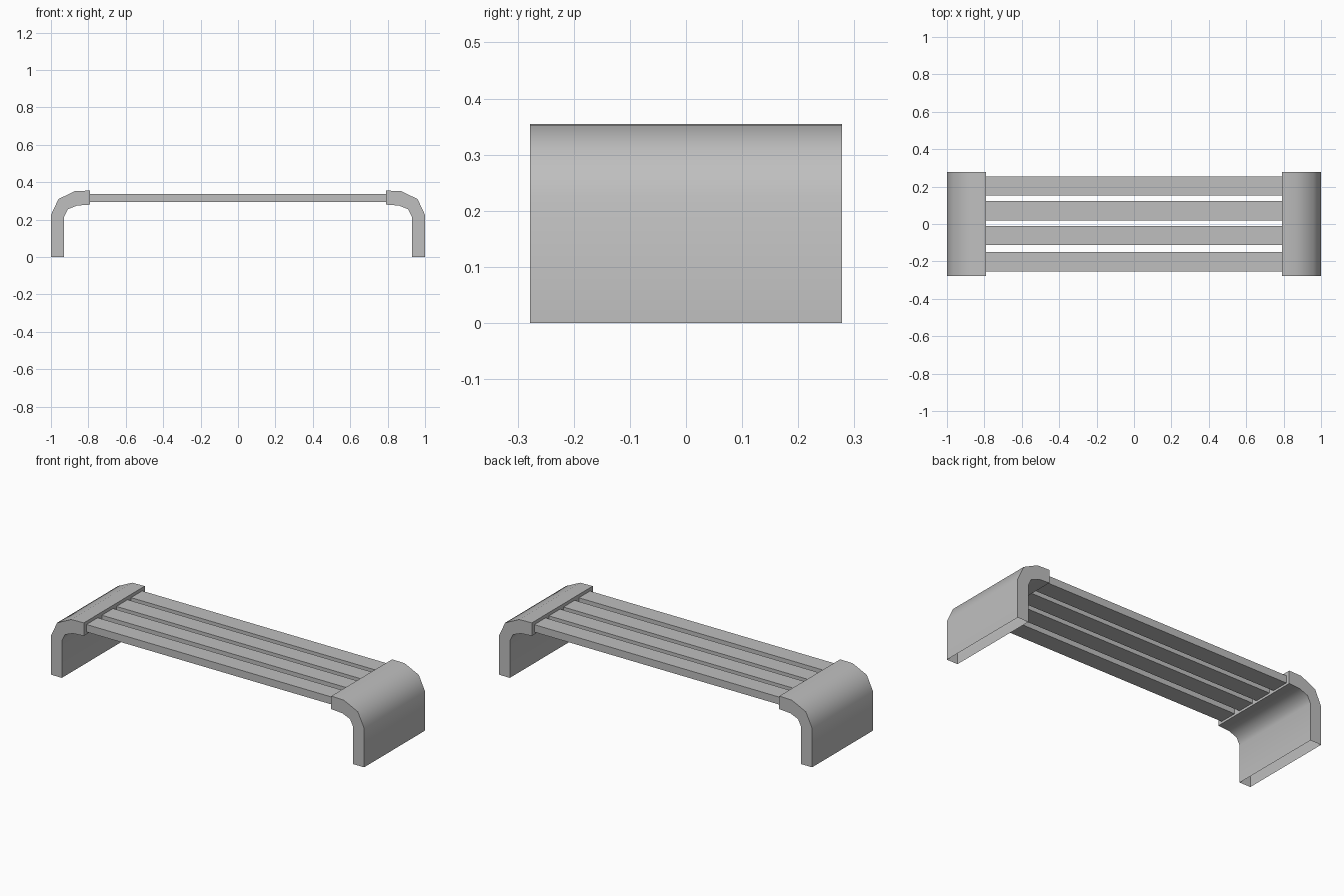
import bpy
import bmesh
import math

default = bpy.data.objects.get("Cube")
if default:
    bpy.data.objects.remove(default, do_unlink=True)

grey = bpy.data.materials.new("plain grey")
grey.use_nodes = True
colour = (0.52, 0.52, 0.52, 1.0)
grey.diffuse_color = colour
grey.node_tree.nodes["Principled BSDF"].inputs["Base Color"].default_value = colour


def extruded(name, profile, y0, y1, open_base=False):
    """Sweep an (x, z) outline from y0 to y1."""
    bm = bmesh.new()
    outline = bm.faces.new([bm.verts.new((x, y0, z)) for x, z in profile])
    swept = bmesh.ops.extrude_face_region(bm, geom=[outline])["geom"]
    moved = [v for v in swept if isinstance(v, bmesh.types.BMVert)]
    bmesh.ops.translate(bm, verts=moved, vec=(0, y1 - y0, 0))
    bmesh.ops.recalc_face_normals(bm, faces=bm.faces)
    if open_base:
        base = [f for f in bm.faces if all(v.co.z < 0.001 for v in f.verts)]
        bmesh.ops.delete(bm, geom=base, context="FACES_ONLY")
    mesh = bpy.data.meshes.new(name)
    bm.to_mesh(mesh)
    bm.free()
    mesh.materials.append(grey)
    obj = bpy.data.objects.new(name, mesh)
    bpy.context.collection.objects.link(obj)
    return obj


# Curved end supports, hollow at the feet
support_profile = [(1, 0), (1, 0.225), (0.96, 0.31), (0.87, 0.353),
                   (0.79, 0.355), (0.79, 0.28), (0.86, 0.275),
                   (0.91, 0.255), (0.93, 0.215), (0.93, 0)]
for side, sign in (("left", 1), ("right", -1)):
    profile = [(sign * x, z) for x, z in support_profile]
    support = extruded(side + "_support", profile, -0.278, 0.278, open_base=True)
    bpy.ops.object.select_all(action="DESELECT")
    support.select_set(True)
    bpy.context.view_layer.objects.active = support
    bpy.ops.object.shade_smooth_by_angle(angle=math.radians(45))

# Seat slats between the supports
slat_profile = [(-0.79, 0.293), (0.79, 0.293), (0.79, 0.336), (-0.79, 0.336)]
for i, y in enumerate((-0.202, -0.062, 0.071, 0.204)):
    extruded(f"seat_slat_{i + 1}", slat_profile, y - 0.051, y + 0.051)
